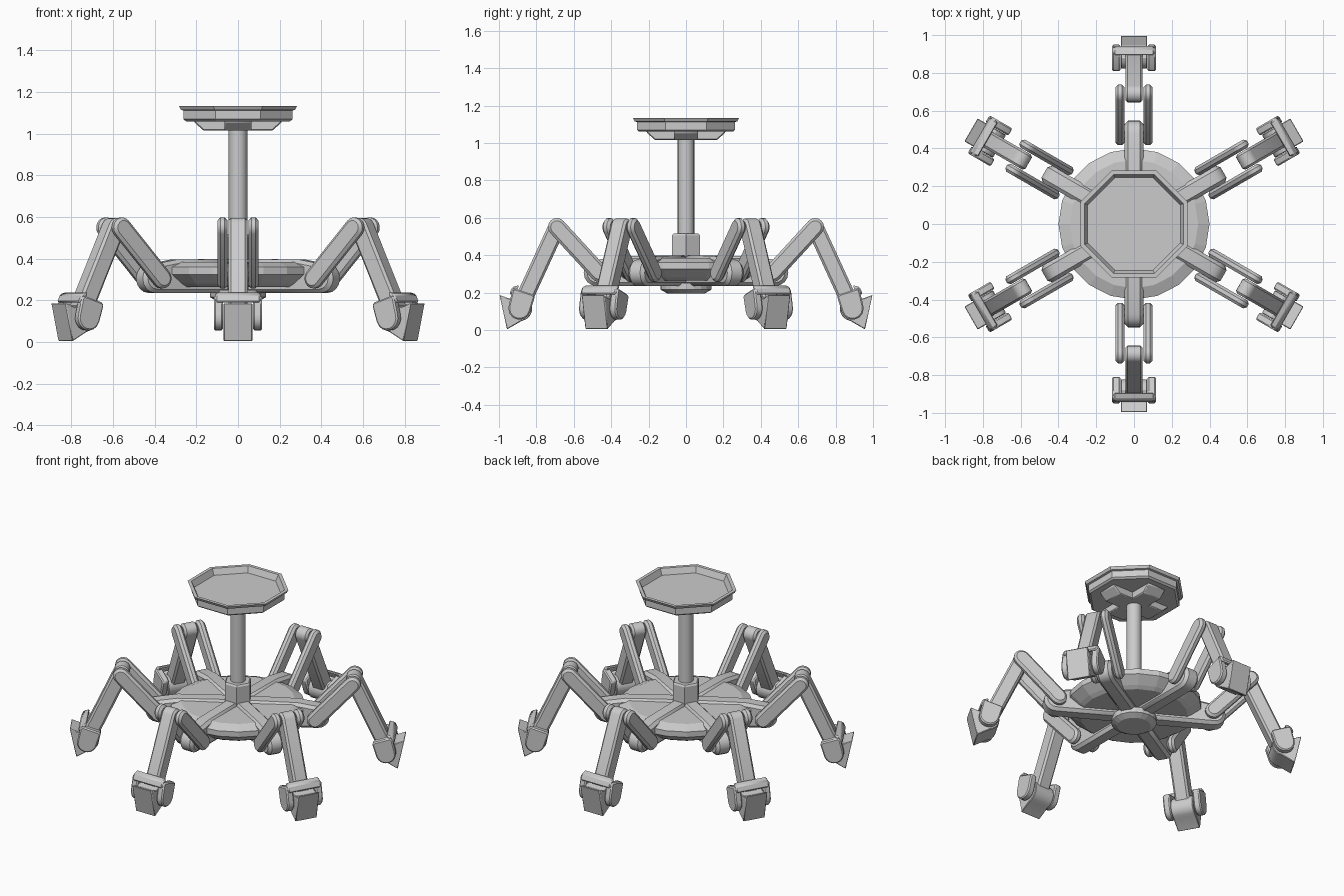
import bpy, bmesh, math
from math import cos, sin, pi, atan2, hypot, acos

if "Cube" in bpy.data.objects:
    bpy.data.objects.remove(bpy.data.objects["Cube"])


def finish(name, bm, bevel=0.0, rot=0.0, smooth=True):
    bmesh.ops.recalc_face_normals(bm, faces=bm.faces[:])
    me = bpy.data.meshes.new(name)
    bm.to_mesh(me)
    bm.free()
    ob = bpy.data.objects.new(name, me)
    bpy.context.collection.objects.link(ob)
    ob.rotation_euler.z = rot
    if smooth:
        bpy.ops.object.select_all(action='DESELECT')
        ob.select_set(True)
        bpy.context.view_layer.objects.active = ob
        bpy.ops.object.shade_smooth_by_angle(angle=math.radians(28))
    if bevel:
        m = ob.modifiers.new("bevel", 'BEVEL')
        m.width = bevel
        m.segments = 1
        m.limit_method = 'ANGLE'
        m.angle_limit = math.radians(40)
    return ob


def plate(name, profile, y0, y1, bevel, rot):
    """Side profile in (radius, height), extruded across from y0 to y1."""
    bm = bmesh.new()
    a = [bm.verts.new((r, y0, z)) for r, z in profile]
    b = [bm.verts.new((r, y1, z)) for r, z in profile]
    n = len(a)
    bm.faces.new(a)
    bm.faces.new(b[::-1])
    for i in range(n):
        j = (i + 1) % n
        bm.faces.new((a[i], b[i], b[j], a[j]))
    return finish(name, bm, bevel, rot)


def lathe(name, profile, sides, phase=0.0, smooth=False):
    """Rings of (radius, height) joined around z, capped at both ends."""
    bm = bmesh.new()
    rings = [[bm.verts.new((r * cos(phase + 2 * pi * i / sides),
                            r * sin(phase + 2 * pi * i / sides), z))
              for i in range(sides)] for r, z in profile]
    for lo, hi in zip(rings, rings[1:]):
        for i in range(sides):
            j = (i + 1) % sides
            bm.faces.new((lo[i], lo[j], hi[j], hi[i]))
    bm.faces.new(rings[0])
    bm.faces.new(rings[-1])
    return finish(name, bm, smooth=smooth)


def arc(c, rad, a0, a1, n):
    return [(c[0] + rad * cos(a0 + (a1 - a0) * i / n),
             c[1] + rad * sin(a0 + (a1 - a0) * i / n)) for i in range(n + 1)]


def capsule(a, b, rad, n=8):
    t = atan2(b[1] - a[1], b[0] - a[0])
    return arc(b, rad, t - pi / 2, t + pi / 2, n) + arc(a, rad, t + pi / 2, t + 3 * pi / 2, n)


# Body disc, underside cap, hub and column
lathe("body_disc", [(.32, .265), (.345, .28), (.40, .325), (.40, .36), (.34, .385)], 20)
lathe("underside_cap", [(.10, .195), (.135, .215), (.135, .25)], 20)
lathe("hub_block", [(.086, .36), (.086, .505), (.078, .515)], 6)
lathe("column", [(.045, .48), (.045, 1.05)], 16, smooth=True)

# Octagonal tray with a lip; radii given as flat-to-centre distances
k = 1 / cos(pi / 8)
tray = [(.250, 1.06), (.262, 1.07), (.262, 1.112), (.274, 1.115), (.283, 1.133),
        (.262, 1.133), (.245, 1.095)]
lathe("tray", [(r * k, z) for r, z in tray], 8, pi / 8)

# Cross bracket beneath the tray
for i in range(4):
    plate(f"tray_bracket_{i}", [(0, 1.015), (.165, 1.015), (.21, 1.055), (.21, 1.065), (0, 1.065)],
          -.065, .065, 0.006, i * pi / 2)

# Six identical legs
hip, knee, ankle = (.465, .305), (.69, .55), (.89, .115)
arm = [(0, .235)] + arc((.477, .305), .07, -pi / 2, pi / 2, 8) + [(.36, .395), (0, .40)]
fork = arc(ankle, .06, pi + .32, 2 * pi + .32, 8) + [(.928, .215), (.915, .222), (.82, .19), (.808, .178)]
bar = [(.890, .240), (.928, .230), (.946, .19), (.915, .19)]
foot = [(.957, .003)] + arc(ankle, .068, -pi * .55, -pi * 1.45, 8)[::1] + [(.945, .168), (.997, .187)]

for i in range(6):
    rot = math.radians(30 + 60 * i)
    plate(f"body_arm_{i}", arm, -.05, .05, .018, rot)
    for s, side in ((1, "left"), (-1, "right")):
        plate(f"upper_leg_{side}_{i}", capsule(hip, knee, .048), s * .05, s * .098, .014, rot)
        plate(f"foot_fork_{side}_{i}", fork, s * .072, s * .116, .014, rot)
    plate(f"lower_leg_{i}", capsule(knee, ankle, .046), -.046, .046, .012, rot)
    plate(f"foot_crossbar_{i}", bar, -.108, .108, .008, rot)
    plate(f"foot_{i}", foot, -.07, .07, .004, rot)
